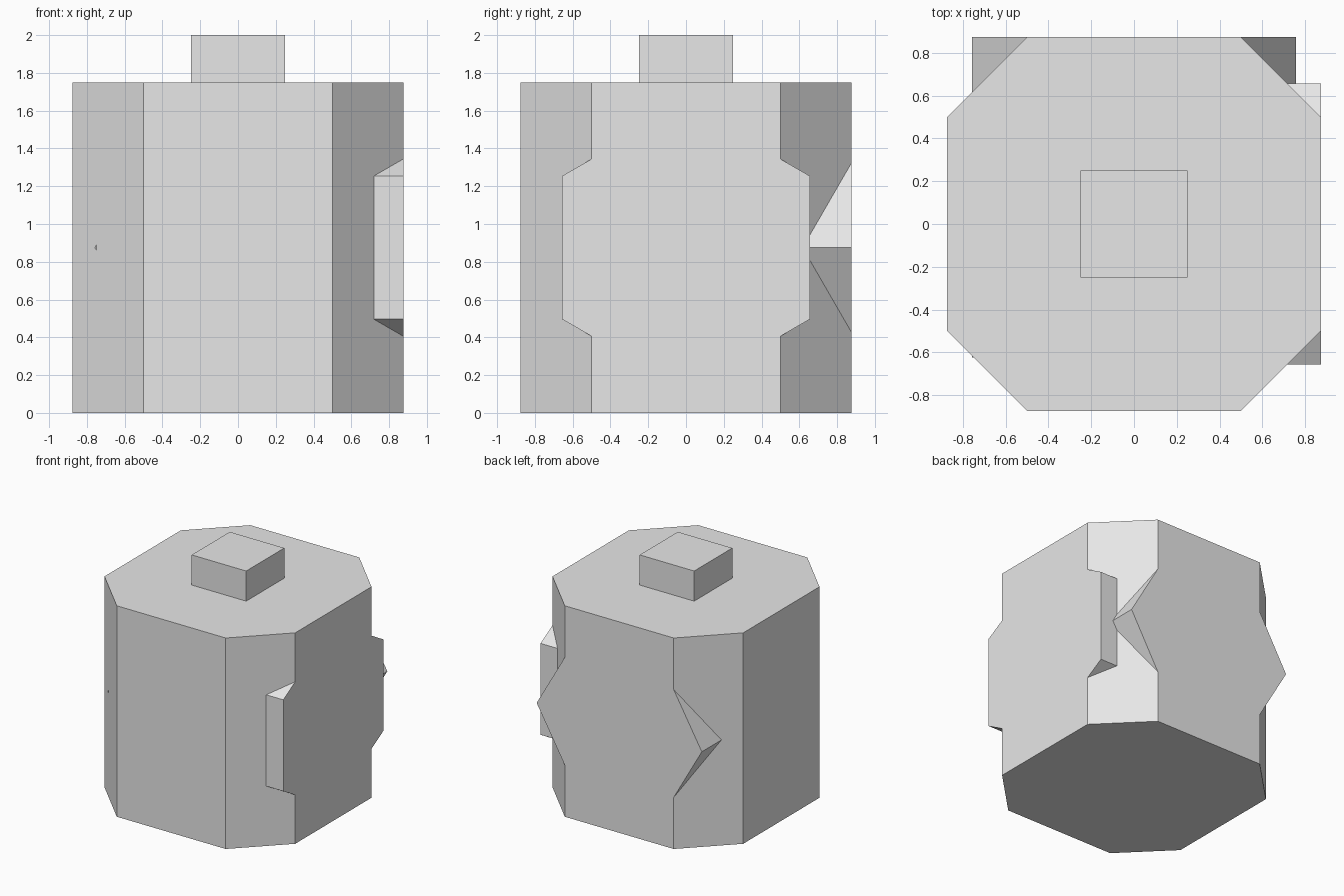
import bpy
import bmesh
from math import cos, sin, pi
from mathutils import Vector

cube = bpy.data.objects.get("Cube")
if cube:
    bpy.data.objects.remove(cube, do_unlink=True)

# Single grey material
GREY = (0.8, 0.8, 0.8, 1.0)
grey = bpy.data.materials.new("light grey")
grey.use_nodes = True
grey.diffuse_color = GREY
grey.node_tree.nodes["Principled BSDF"].inputs["Base Color"].default_value = GREY


def prism(name, outline, depth):
    """Extrude a closed outline of 3D points along the depth vector."""
    bm = bmesh.new()
    base = bm.faces.new([bm.verts.new(p) for p in outline])
    top = bmesh.ops.extrude_face_region(bm, geom=[base], use_keep_orig=True)["geom"]
    bmesh.ops.translate(bm, verts=[v for v in top if isinstance(v, bmesh.types.BMVert)],
                        vec=Vector(depth))
    bmesh.ops.recalc_face_normals(bm, faces=bm.faces)
    mesh = bpy.data.meshes.new(name)
    bm.to_mesh(mesh)
    bm.free()
    mesh.materials.append(grey)
    obj = bpy.data.objects.new(name, mesh)
    bpy.context.collection.objects.link(obj)
    return obj


HALF = 0.875         # half width of the body, and height of the hex bars
FLAT = 0.5           # half length of the body's wide sides
HEX = HALF * cos(pi / 6)
START = -0.625       # inner end of the hex bars

# Chamfered square body
quarter = [(HALF, -FLAT), (HALF, FLAT)]
turns = [(1, 0), (0, 1), (-1, 0), (0, -1)]
body = [(x * c - y * s, x * s + y * c, 0) for c, s in turns for x, y in quarter]
prism("body", body, (0, 0, 2 * HALF))

# Square cap on top
cap = [(0.25 * a, 0.25 * b, 2 * HALF) for a, b in ((-1, -1), (1, -1), (1, 1), (-1, 1))]
prism("cap", cap, (0, 0, 0.25))

# Hexagonal bars crossing through the body
angles = [i * pi / 3 for i in range(6)]
side = [(START, HEX * sin(a), HALF + HEX * cos(a)) for a in angles]
prism("side_hex_bar", side, (HALF - START, 0, 0))
back = [(HEX * cos(a), START, HALF + HEX * sin(a)) for a in angles]
prism("back_hex_bar", back, (0, HALF - START, 0))
